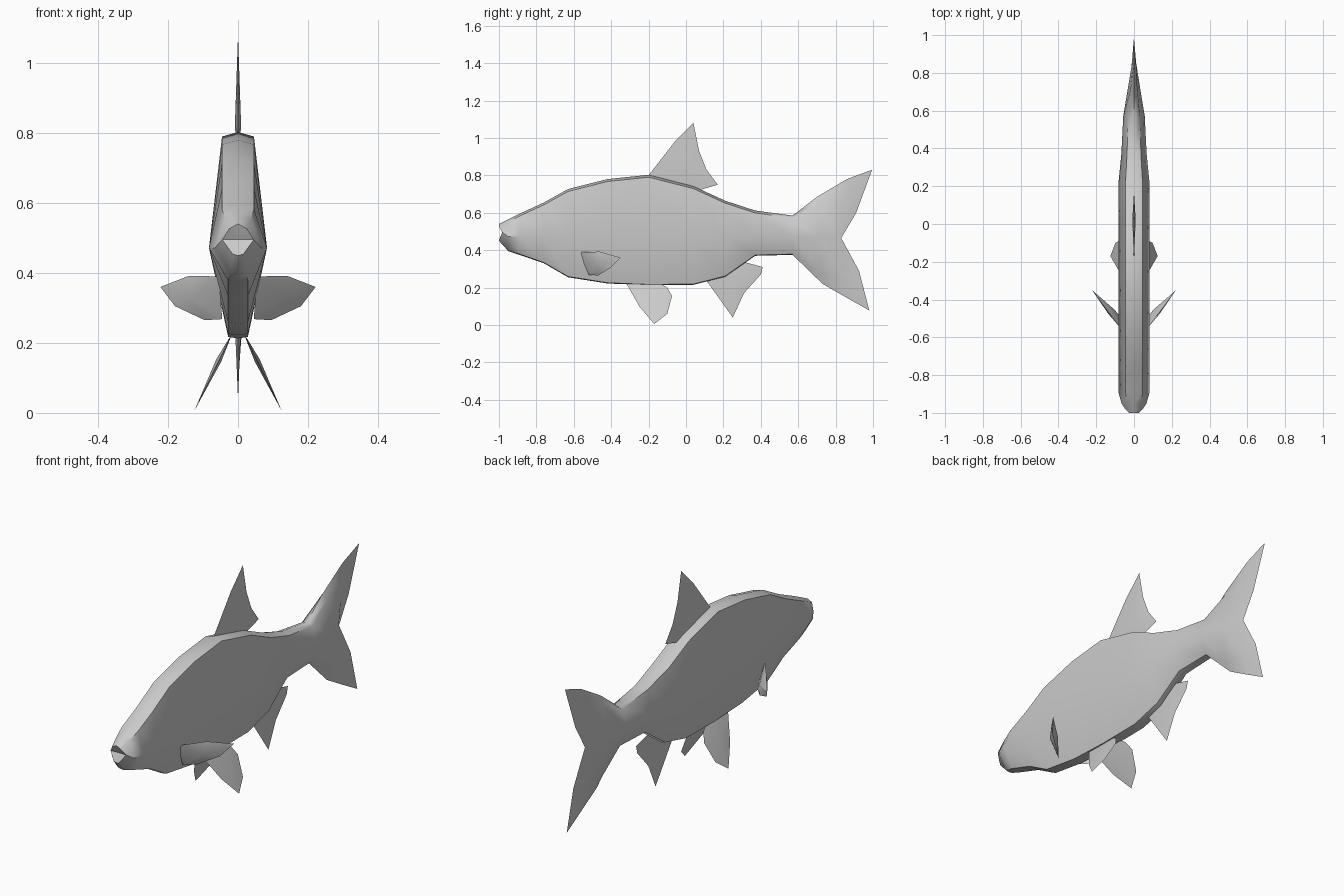
import bpy
import bmesh
from mathutils import Vector

if "Cube" in bpy.data.objects:
    bpy.data.objects.remove(bpy.data.objects["Cube"])


def finish(name, bm, angle=0.75):
    bmesh.ops.remove_doubles(bm, verts=bm.verts, dist=0.0005)
    bmesh.ops.recalc_face_normals(bm, faces=bm.faces)
    mesh = bpy.data.meshes.new(name)
    bm.to_mesh(mesh)
    bm.free()
    obj = bpy.data.objects.new(name, mesh)
    bpy.context.collection.objects.link(obj)
    bpy.ops.object.select_all(action='DESELECT')
    obj.select_set(True)
    bpy.context.view_layer.objects.active = obj
    bpy.ops.object.shade_smooth_by_angle(angle=angle)
    return obj


# One half ring runs from back ridge to belly; the other half is mirrored
def full_ring(half):
    return half + [(-x, y, z) for x, y, z in half[-2:0:-1]]


# Body sections: y, top z, bottom z, half width
sections = [
    (-1.0, .54, .45, .045), (-.95, .565, .395, .066), (-.89, .595, .375, .083),
    (-.76, .655, .33, .083), (-.63, .727, .255, .083), (-.42, .78, .222, .083),
    (-.2, .803, .213, .083), (.04, .742, .215, .083), (.21, .664, .258, .083),
    (.37, .612, .37, .067), (.57, .585, .375, .057),
]
rings = []
for i, (y, top, bot, w) in enumerate(sections):
    mouth = .018 if i == 0 else 0
    rings.append(full_ring([
        (0, y, top), (w * .55, y, top - .013), (w, y + mouth, .495 if i == 0 else .472),
        (w * .34, y, bot + .004), (0, y, bot)]))

# Forked tail continues the body: (half width, y, z) per point
rings.append(full_ring([(0, .70, .685), (.018, .71, .65), (.034, .71, .47),
                        (.018, .72, .27), (0, .73, .22)]))
rings.append(full_ring([(0, .86, .78), (.012, .84, .69), (.008, .815, .466),
                        (.012, .85, .25), (0, .86, .145)]))
rings.append(full_ring([(0, .995, .83), (0, .91, .60), (0, .83, .465),
                        (0, .925, .29), (0, .98, .078)]))

bm = bmesh.new()
loops = [[bm.verts.new(p) for p in ring] for ring in rings]
for a, b in zip(loops, loops[1:]):
    for k in range(8):
        n = (k + 1) % 8
        bm.faces.new((a[k], a[n], b[n], b[k]))
# Snout cap with a recessed mouth
mouth_vert = bm.verts.new((0, -.98, .495))
for k in range(8):
    bm.faces.new((loops[0][(k + 1) % 8], loops[0][k], mouth_vert))
finish("body_and_tail", bm)


# Thin lens-shaped fin: an outline fanned to a centre bulged on both sides
def fin(name, outline, centre, bulge, mirror=False):
    bm = bmesh.new()
    rim = [bm.verts.new(p) for p in outline]
    for s in (1, -1):
        hub = bm.verts.new(Vector(centre) + s * Vector(bulge))
        for i, v in enumerate(rim):
            bm.faces.new((v, rim[(i + 1) % len(rim)], hub))
    obj = finish(name, bm)
    if mirror:
        mod = obj.modifiers.new("Mirror", 'MIRROR')
        mod.use_axis[0] = True
    return obj


# Fins on the centre line
dorsal = [(-.2, .80), (-.06, .98), (.04, 1.08), (.07, .93), (.11, .83), (.17, .75), (.05, .715)]
fin("dorsal_fin", [(0, y, z) for y, z in dorsal], (0, .02, .82), (.009, 0, 0))

anal = [(.1, .25), (.25, .04), (.31, .17), (.40, .27), (.41, .31), (.3, .34)]
fin("anal_fin", [(0, y, z) for y, z in anal], (0, .25, .23), (.008, 0, 0))

# Paired belly fins splay outward as they drop
pelvic = [(-.32, .225), (-.25, .1), (-.17, .005), (-.10, .06), (-.075, .155), (-.10, .20), (-.15, .23)]
fin("pelvic_fins", [(.02 + (.22 - z) * .49, y, z) for y, z in pelvic],
    (.055, -.18, .15), (.007, 0, .0035), True)

# Paired side fins swept back
pectoral = [(.055, -.57, .39), (.14, -.46, .392), (.222, -.35, .36),
            (.18, -.405, .305), (.095, -.47, .265), (.045, -.52, .268)]
fin("pectoral_fins", pectoral, (.12, -.465, .33), (.014, -.014, 0), True)
